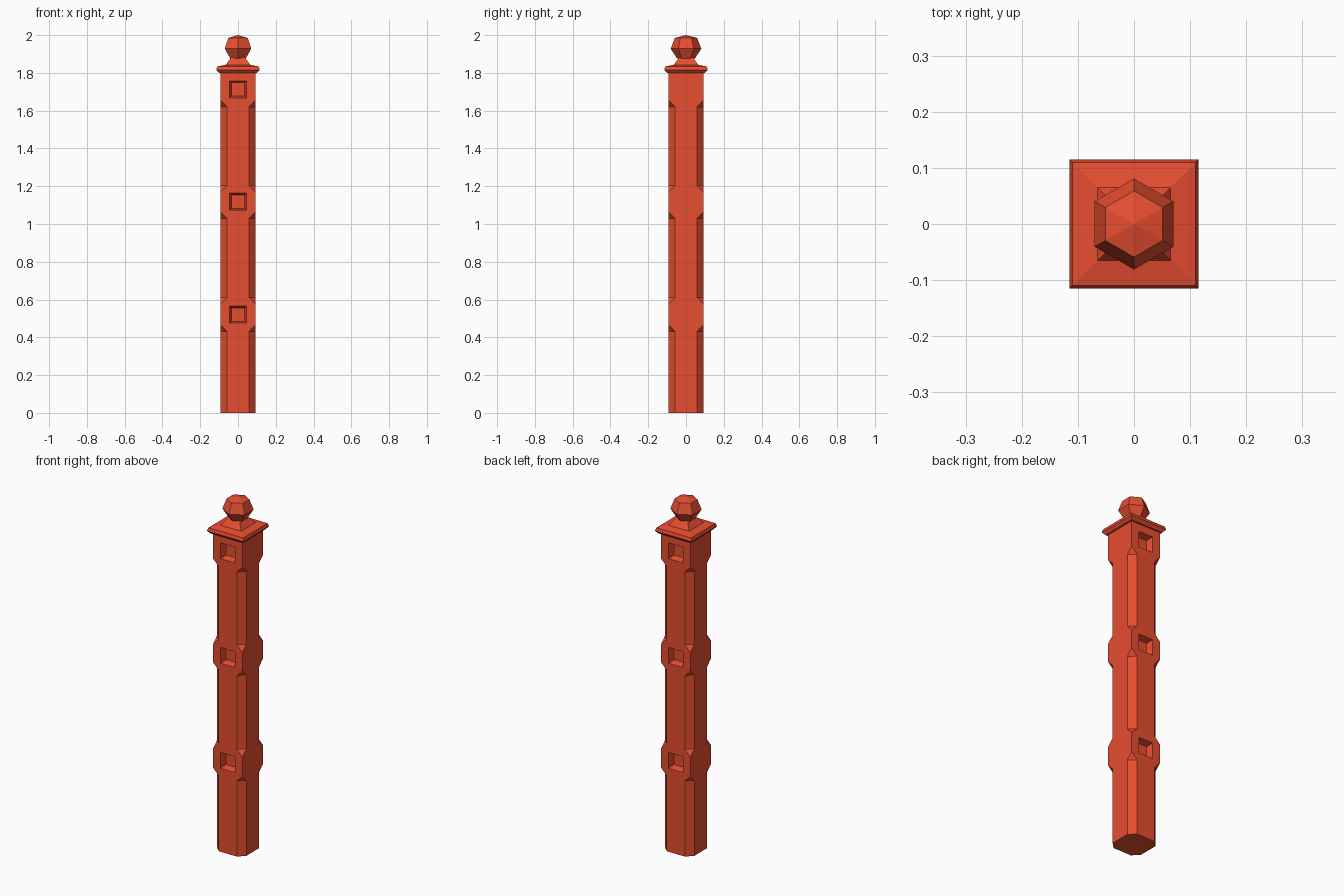
import bpy, bmesh, math

if "Cube" in bpy.data.objects:
    bpy.data.objects.remove(bpy.data.objects["Cube"])

red = bpy.data.materials.new("red_paint")
red.diffuse_color = (0.8, 0.075, 0.03, 1)
red.use_nodes = True
red.node_tree.nodes["Principled BSDF"].inputs["Base Color"].default_value = red.diffuse_color


def make_object(name, bm):
    bmesh.ops.remove_doubles(bm, verts=bm.verts[:], dist=1e-5)
    bmesh.ops.dissolve_degenerate(bm, edges=bm.edges[:], dist=1e-5)
    bmesh.ops.recalc_face_normals(bm, faces=bm.faces[:])
    mesh = bpy.data.meshes.new(name)
    bm.to_mesh(mesh)
    bm.free()
    mesh.materials.append(red)
    obj = bpy.data.objects.new(name, mesh)
    bpy.context.collection.objects.link(obj)
    return obj


def loft(bm, rings):
    """Skin equal-length rings of points and close both ends."""
    loops = [[bm.verts.new(p) for p in ring] for ring in rings]
    n = len(loops[0])
    for a, b in zip(loops, loops[1:]):
        for i in range(n):
            j = (i + 1) % n
            bm.faces.new((a[i], a[j], b[j], b[i]))
    bm.faces.new(loops[0])
    bm.faces.new(loops[-1])


def polygon(radius, z, sides, turn):
    return [(radius * math.cos(turn + math.tau * i / sides),
             radius * math.sin(turn + math.tau * i / sides), z) for i in range(sides)]


def square(half, z):
    return polygon(half * math.sqrt(2), z, 4, math.pi / 4)


def chamfered(half, cut, z):
    ring = []
    for sx, sy in ((1, 1), (-1, 1), (-1, -1), (1, -1)):
        pair = [(sx * half, sy * (half - cut), z), (sx * (half - cut), sy * half, z)]
        ring += pair if sx * sy > 0 else pair[::-1]
    return ring


# Post shaft with three stop-chamfered stretches
HALF, CUT = 0.092, 0.035
levels = [(0, CUT), (0.43, CUT), (0.465, 0), (0.575, 0), (0.61, CUT),
          (1.03, CUT), (1.065, 0), (1.17, 0), (1.205, CUT),
          (1.62, CUT), (1.655, 0), (1.81, 0)]
bm = bmesh.new()
loft(bm, [chamfered(HALF, c, z) for z, c in levels])
post = make_object("post_shaft", bm)

# Tapered rail sockets on front and back
bm = bmesh.new()
for z in (0.52, 1.118, 1.713):
    for side in (-1, 1):
        loft(bm, [[(sx * h, side * y, z + sz * h)
                   for sx, sz in ((1, 1), (-1, 1), (-1, -1), (1, -1))]
                  for h, y in ((0.035, HALF - 0.035), (0.046, HALF + 0.0035))])
cutter = make_object("socket_cutter", bm)
cutter.hide_render = True
mod = post.modifiers.new("sockets", 'BOOLEAN')
mod.operation = 'DIFFERENCE'
mod.solver = 'EXACT'
mod.object = cutter
bpy.context.view_layer.objects.active = post
bpy.ops.object.modifier_apply(modifier=mod.name)
bpy.data.objects.remove(cutter)

# Square cap with sloped top and tapering neck
bm = bmesh.new()
loft(bm, [square(h, z) for h, z in (
    (0.093, 1.80), (0.101, 1.80), (0.115, 1.816), (0.11, 1.834),
    (0.065, 1.843), (0.034, 1.885))])
make_object("post_cap", bm)

# Six-sided ball finial
bm = bmesh.new()
loft(bm, [polygon(r, z, 6, math.pi / 2) for r, z in (
    (0.048, 1.877), (0.081, 1.928), (0.059, 1.985), (0.00001, 2.0))])
make_object("finial_ball", bm)
